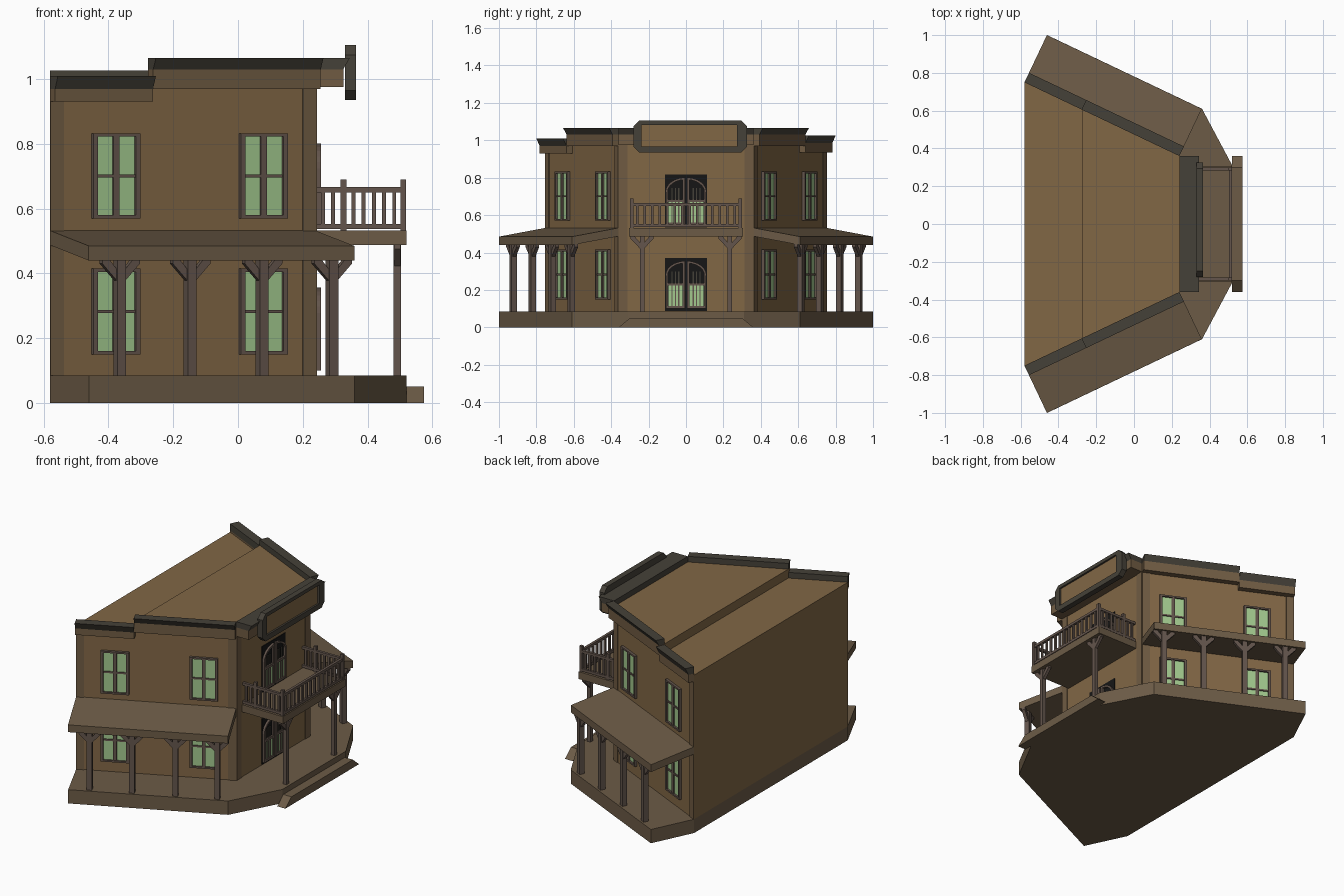
import bpy, bmesh, math
from mathutils import Matrix, Vector

if "Cube" in bpy.data.objects:
    bpy.data.objects.remove(bpy.data.objects["Cube"])

# ---------- helpers ----------
def material(name, rgb):
    m = bpy.data.materials.new(name)
    m.diffuse_color = (*rgb, 1)
    m.use_nodes = True
    m.node_tree.nodes["Principled BSDF"].inputs["Base Color"].default_value = m.diffuse_color
    return m

WALL = material("wall_boards", (0.22, 0.135, 0.06))
PILASTER = material("corner_boards", (0.16, 0.105, 0.055))
DECK = material("deck_wood", (0.15, 0.105, 0.062))
TRIM = material("trim_wood", (0.125, 0.09, 0.072))
DARK = material("cornice_dark", (0.06, 0.053, 0.04))
GLASS = material("window_glass", (0.36, 0.58, 0.27))
BLACK = material("doorway_black", (0.008, 0.008, 0.008))

WORLD = Matrix.Identity(4)
# slanted side wall frame: local x runs forward along the wall, y points outward
L = math.hypot(0.82, 0.39)
C, S = 0.82 / L, 0.39 / L
SIDE = Matrix(((C, S, 0, -0.58), (S, -C, 0, -0.75), (0, 0, 1, 0), (0, 0, 0, 1)))

def prism(pts, ext):
    return [Vector(p) for p in pts], Vector(ext)

def box(x0, x1, y0, y1, z0, z1):
    return prism([(x0, y0, z0), (x1, y0, z0), (x1, y1, z0), (x0, y1, z0)], (0, 0, z1 - z0))

def plan(pts, z0, z1):
    return prism([(x, y, z0) for x, y in pts], (0, 0, z1 - z0))

def along_x(pts, x0, x1):
    return prism([(x0, y, z) for y, z in pts], (x1 - x0, 0, 0))

def along_y(pts, y0, y1):
    return prism([(x, y0, z) for x, z in pts], (0, y1 - y0, 0))

def part(name, mat, pieces, frame=WORLD, mirror=False):
    bm = bmesh.new()
    for flip in ((1, -1) if mirror else (1,)):
        for pts, ext in pieces:
            rings = []
            for off in (Vector(), ext):
                ring = [frame @ (p + off) for p in pts]
                rings.append([bm.verts.new((v.x, v.y * flip, v.z)) for v in ring])
            a, b = rings
            bm.faces.new(a)
            bm.faces.new(b[::-1])
            for i in range(len(a)):
                j = (i + 1) % len(a)
                bm.faces.new((a[i], b[i], b[j], a[j]))
    bmesh.ops.recalc_face_normals(bm, faces=bm.faces)
    me = bpy.data.meshes.new(name)
    bm.to_mesh(me)
    bm.free()
    me.materials.append(mat)
    ob = bpy.data.objects.new(name, me)
    bpy.context.collection.objects.link(ob)
    return ob

def symmetric(half):
    return half + [(x, -y) for x, y in half[::-1]]

# ---------- deck, step and building body ----------
part("porch_deck", DECK, [plan(symmetric([(-0.58, 0.75), (-0.46, 1.0), (0.36, 0.61), (0.52, 0.31)]), 0, 0.085)])
part("front_step", DECK, [along_x([(-0.36, 0), (0.36, 0), (0.3, 0.05), (-0.3, 0.05)], 0.52, 0.575)])
part("body", WALL, [plan(symmetric([(-0.58, 0.75), (0.24, 0.36)]), 0.085, 0.975)])
part("raised_front_roof", WALL, [plan(symmetric([(-0.275, 0.605), (0.24, 0.36)]), 0.975, 1.03)])
part("side_corner_boards", PILASTER, [box(0, 0.045, 0, 0.004, 0.085, 0.95),
                                     box(L - 0.045, L, 0, 0.004, 0.085, 0.98)], SIDE, True)
part("front_corner_boards", PILASTER, [box(0.24, 0.244, 0.312, 0.36, 0.085, 0.98)], mirror=True)

# ---------- cornices: board below, flared dark cap above ----------
STEP = 0.335
def cornice(name, u0, u1, z0, z1, z2, **kw):
    def strip(profile):
        return [prism([(u0, n, z) for n, z in profile], (u1 - u0, 0, 0))]
    part(name + "_board", PILASTER, strip([(0, z0), (0.036, z0), (0.036, z1), (0, z1)]), **kw)
    part(name + "_cap", DARK, strip([(0, z1), (0.036, z1), (0.056, z2), (0, z2)]), **kw)

FAR_SIDE = Matrix.Diagonal((1, -1, 1, 1)) @ SIDE
cornice("low_cornice_near", 0, STEP, 0.93, 0.97, 1.01, frame=SIDE)
cornice("low_cornice_far", 0, STEP, 0.935, 0.985, 1.027, frame=FAR_SIDE)
cornice("high_cornice", STEP, L, 0.97, 1.03, 1.065, frame=SIDE, mirror=True)
part("front_cornice_board", PILASTER, [box(0.24, 0.325, -0.36, 0.36, 0.975, 1.03)])
part("front_cornice_cap", DARK, [along_y([(0.24, 1.03), (0.325, 1.03), (0.345, 1.065), (0.24, 1.065)], -0.36, 0.36)])

# ---------- blank sign board ----------
def sign_outline(y0, y1, z0, z1, c):
    return [(y0 + c, z0), (y1 - c, z0), (y1, z0 + c), (y1, z1 - c),
            (y1 - c, z1), (y0 + c, z1), (y0, z1 - c), (y0, z0 + c)]
part("sign_back", DARK, [along_x(sign_outline(-0.28, 0.325, 0.935, 1.105, 0.03), 0.33, 0.35)])
part("sign_panel", WALL, [box(0.35, 0.354, -0.24, 0.275, 0.965, 1.085)])
part("sign_border", DARK, [
    along_x([(-0.25, 0.935), (0.295, 0.935), (0.272, 0.968), (-0.237, 0.968)], 0.35, 0.365),
    along_x([(-0.25, 1.105), (0.295, 1.105), (0.272, 1.083), (-0.237, 1.083)], 0.35, 0.365),
    along_x([(-0.28, 0.965), (-0.25, 0.935), (-0.237, 0.968), (-0.237, 1.083), (-0.25, 1.105), (-0.28, 1.075)], 0.35, 0.365),
    along_x([(0.325, 0.965), (0.295, 0.935), (0.272, 0.968), (0.272, 1.083), (0.295, 1.105), (0.325, 1.075)], 0.35, 0.365)])

# ---------- side porches ----------
part("porch_roof", DECK, [prism([(0, 0, 0.487), (0, 0, 0.532), (0, 0.277, 0.485), (0, 0.277, 0.44)],
                                (L, 0, 0))], SIDE, True)
posts, braces = [], []
for u in (0.119, 0.36, 0.606, 0.844):
    posts.append(box(u - 0.015, u + 0.015, 0.235, 0.265, 0.085, 0.446))
    for s in (-1, 1):
        braces.append(along_y([(u + s * 0.012, 0.375), (u + s * 0.064, 0.43), (u + s * 0.064, 0.445),
                               (u + s * 0.042, 0.445), (u + s * 0.012, 0.41)], 0.24, 0.26))
part("porch_posts", TRIM, posts, SIDE, True)
part("porch_post_braces", TRIM, braces, SIDE, True)

# ---------- side windows ----------
frames, glass = [], []
for u in (0.221, 0.725):
    for z0, z1 in ((0.15, 0.415), (0.57, 0.832)):
        a, b, zm = u - 0.08, u + 0.08, (z0 + z1) / 2
        glass.append(box(a + 0.01, b - 0.01, -0.002, 0.005, z0 + 0.005, z1 - 0.005))
        frames += [box(a, a + 0.015, 0, 0.016, z0, z1), box(b - 0.015, b, 0, 0.016, z0, z1),
                   box(a + 0.015, b - 0.015, 0, 0.016, z0, z0 + 0.01),
                   box(a + 0.015, b - 0.015, 0, 0.016, z1 - 0.01, z1),
                   box(u - 0.01, u + 0.01, 0, 0.013, z0 + 0.01, z1 - 0.01),
                   box(a + 0.015, b - 0.015, 0, 0.011, zm - 0.005, zm + 0.005)]
part("window_glass", GLASS, glass, SIDE, True)
part("window_frames", TRIM, frames, SIDE, True)

# ---------- balcony ----------
part("balcony_floor", DECK, [box(0.24, 0.52, -0.305, 0.305, 0.487, 0.532)])
part("balcony_supports", TRIM, [box(0.48, 0.504, 0.223, 0.247, 0.085, 0.49)], mirror=True)
part("balcony_support_braces", TRIM, [
    along_x([(0.235 + s * 0.01, 0.42), (0.235 + s * 0.062, 0.475), (0.235 + s * 0.062, 0.489),
             (0.235 + s * 0.042, 0.489), (0.235 + s * 0.01, 0.452)], 0.483, 0.501) for s in (-1, 1)], mirror=True)
part("railing_posts", TRIM, [box(x - 0.009, x + 0.009, 0.282, 0.3, 0.532, 0.69) for x in (0.326, 0.51)], mirror=True)
part("railing_side_rails", TRIM, [box(0.24, 0.51, 0.283, 0.299, z, z + 0.016) for z in (0.537, 0.65)], mirror=True)
part("railing_front_rails", TRIM, [box(0.502, 0.518, -0.285, 0.285, z, z + 0.016) for z in (0.537, 0.65)])
part("railing_side_balusters", TRIM, [box(x - 0.006, x + 0.006, 0.285, 0.297, 0.54, 0.655)
                                     for x in [0.262 + 0.0315 * i for i in range(8)]], mirror=True)
part("railing_front_balusters", TRIM, [box(0.504, 0.516, y - 0.006, y + 0.006, 0.54, 0.655)
                                      for y in [-0.26 + 0.04 * i for i in range(14)]])

# ---------- swing doors, ground floor and balcony ----------
for name, z in (("lower", 0.088), ("upper", 0.534)):
    part(name + "_doorway", BLACK, [box(0.238, 0.244, -0.113, 0.113, z, z + 0.283)])
    leaf = [box(0.244, 0.257, y, y + 0.013, z + 0.012, top)
            for y, top in ((0.006, z + 0.265), (0.095, z + 0.2))]
    leaf += [box(0.244, 0.256, 0.019, 0.095, z + h, z + h + 0.014) for h in (0.012, 0.135)]
    # arched head built from short segments
    def arc(t, r):
        return ((0.098 + r) * math.cos(t), z + 0.19 + (0.066 + r) * math.sin(t))
    ts = [i * math.radians(86) / 6 for i in range(7)]
    leaf += [along_x([arc(t, 0), arc(t, 0.012), arc(n, 0.012), arc(n, 0)], 0.244, 0.257)
             for t, n in zip(ts, ts[1:])]
    part(name + "_door_frames", TRIM, leaf, mirror=True)
    part(name + "_door_panels", GLASS, [box(0.244, 0.248, 0.02, 0.094, z + 0.026, z + 0.135)], mirror=True)
    part(name + "_door_slats", TRIM, [box(0.248, 0.252, y, y + 0.006, z + 0.026, z + 0.135)
                                      for y in (0.036, 0.054, 0.072)], mirror=True)
    part(name + "_door_bars", DARK, [box(0.244, 0.25, y, y + 0.006, z + 0.149, z + 0.21)
                                     for y in (0.036, 0.054, 0.072)], mirror=True)
